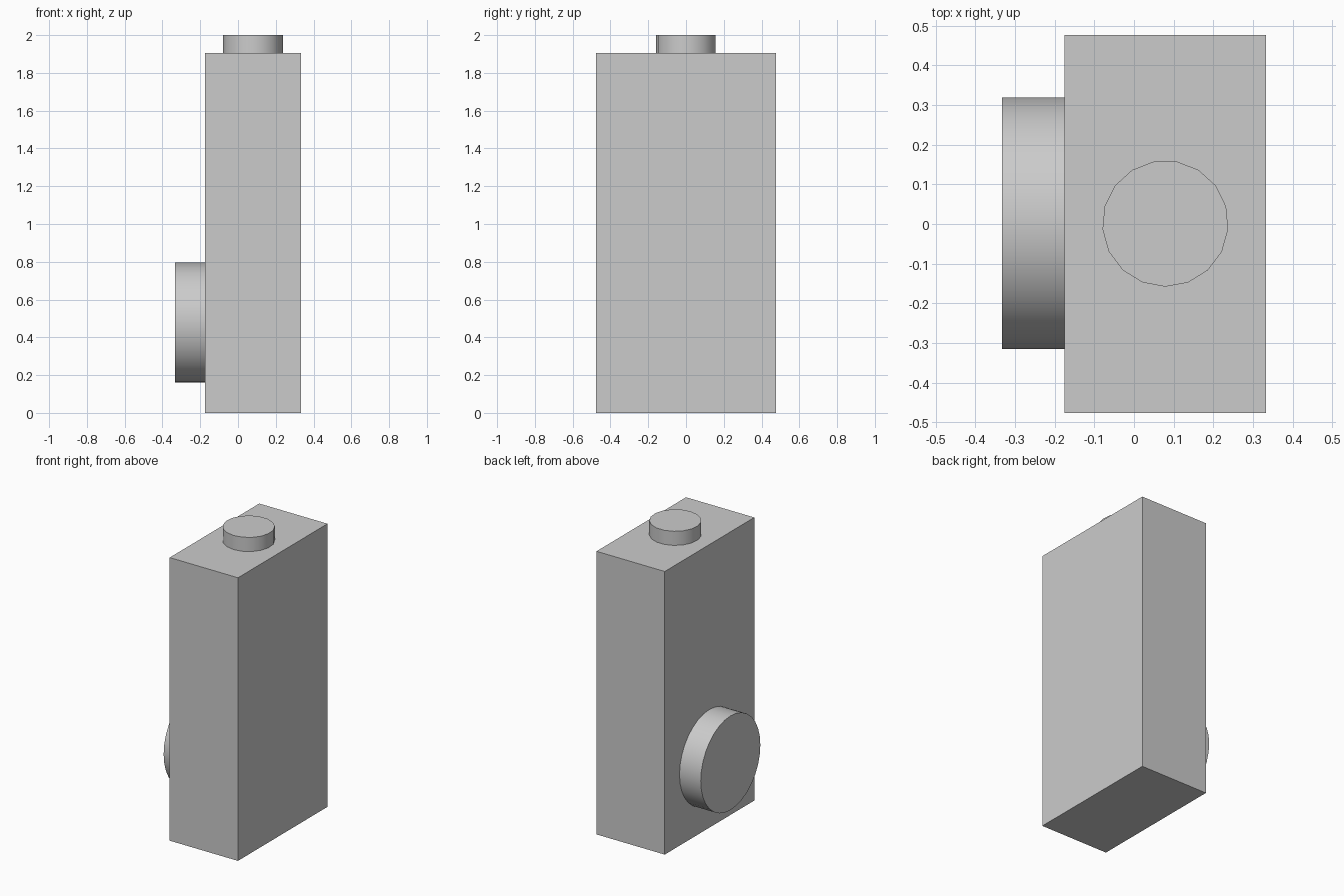
import bpy
import math

old = bpy.data.objects.get("Cube")
if old:
    bpy.data.objects.remove(old, do_unlink=True)

grey = bpy.data.materials.new("light grey")
grey.use_nodes = True
COLOUR = (0.6, 0.6, 0.6, 1.0)
grey.diffuse_color = COLOUR
grey.node_tree.nodes["Principled BSDF"].inputs["Base Color"].default_value = COLOUR


def finish(name):
    """Name the active object, apply its transform and colour it."""
    obj = bpy.context.object
    obj.name = name
    bpy.ops.object.transform_apply(location=False, rotation=True, scale=True)
    obj.data.materials.append(grey)
    return obj


def disc(name, radius, depth, sides, location, rotation):
    bpy.ops.mesh.primitive_cylinder_add(
        vertices=sides, radius=radius, depth=depth,
        location=location, rotation=rotation)
    obj = finish(name)
    bpy.ops.object.shade_smooth_by_angle(angle=math.radians(35))
    return obj


# Upright body block
BODY_X = 0.079
BODY_TOP = 1.905
bpy.ops.mesh.primitive_cube_add(size=1, location=(BODY_X, 0, BODY_TOP / 2))
bpy.context.object.scale = (0.508, 0.952, BODY_TOP)
finish("body")

# Small round stud on the top
disc("top_stud", 0.159, 0.095, 17, (BODY_X, 0.001, BODY_TOP + 0.0475),
     (0, 0, math.pi))

# Large round knob low on the right side
disc("side_knob", 0.317, 0.158, 32, (-0.254, 0.002, 0.478),
     (0, -math.pi / 2, 0))
